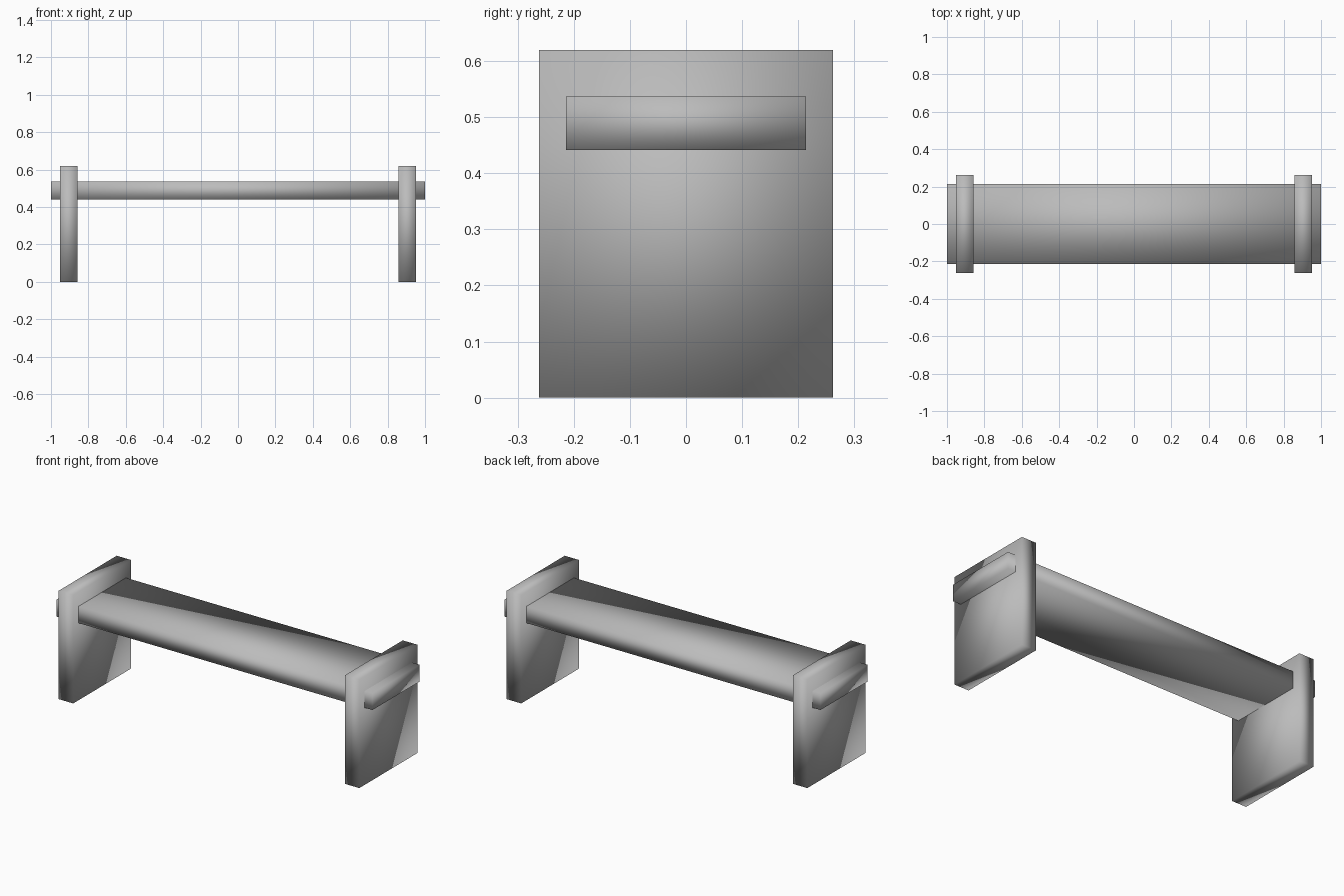
import bpy

default_cube = bpy.data.objects.get("Cube")
if default_cube:
    bpy.data.objects.remove(default_cube, do_unlink=True)

# Single plain grey
grey = bpy.data.materials.new("plain_grey")
grey.use_nodes = True
colour = (0.5, 0.5, 0.5, 1)
grey.diffuse_color = colour
grey.node_tree.nodes["Principled BSDF"].inputs["Base Color"].default_value = colour


def slab(name, centre, size):
    """Box with softly shaded, shared corners."""
    bpy.ops.mesh.primitive_cube_add(size=1, location=centre)
    obj = bpy.context.object
    obj.name = name
    obj.scale = size
    bpy.ops.object.transform_apply(location=False, rotation=False, scale=True)
    bpy.ops.object.shade_smooth()
    obj.data.materials.append(grey)
    return obj


# Seat board passing through both end panels
SEAT_BOTTOM, SEAT_TOP = 0.441, 0.537
slab("seat_board", (0, 0, (SEAT_BOTTOM + SEAT_TOP) / 2),
     (2, 0.427, SEAT_TOP - SEAT_BOTTOM))

# Upright end panels
PANEL_HEIGHT = 0.62
for side, name in ((1, "left_end_panel"), (-1, "right_end_panel")):
    slab(name, (side * 0.905, 0, PANEL_HEIGHT / 2), (0.092, 0.524, PANEL_HEIGHT))
